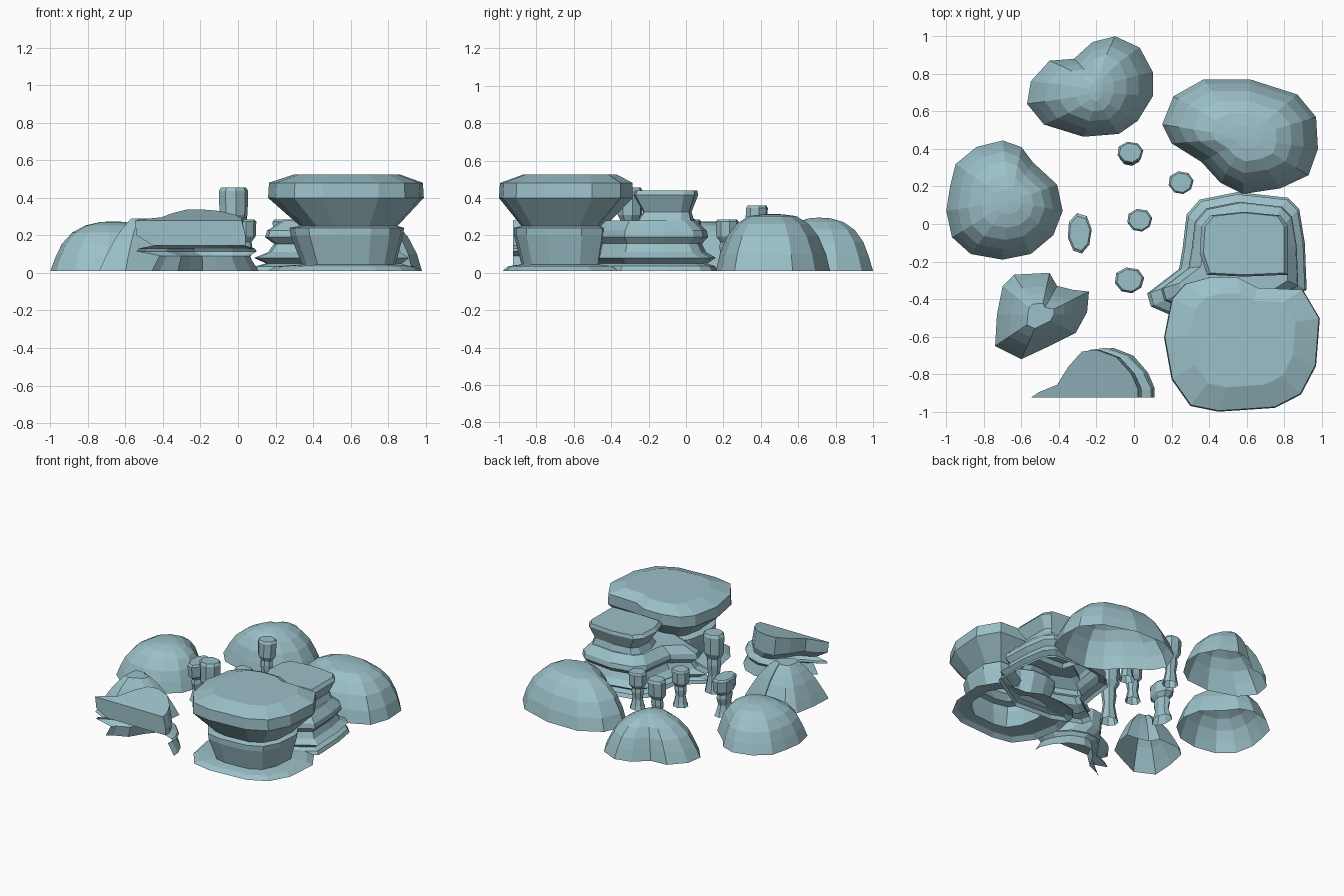
import bpy, bmesh
from math import cos, sin, pi

rock = bpy.data.materials.new("rock")
rock.diffuse_color = (.33, .53, .58, 1)


def build(name, rings, closed=True, apex=None):
    """Skin stacked rings of points; cap with a face or an apex, bottom left open."""
    bm = bmesh.new()
    rows = [[bm.verts.new(p) for p in r] for r in rings]
    n = len(rows[0])
    for a, b in zip(rows, rows[1:]):
        for i in range(n if closed else n - 1):
            j = (i + 1) % n
            bm.faces.new((a[i], a[j], b[j], b[i]))
    if apex:
        c = bm.verts.new(apex)
        for i in range(n):
            bm.faces.new((rows[-1][i], rows[-1][(i + 1) % n], c))
    else:
        bm.faces.new(rows[-1])
    me = bpy.data.meshes.new(name)
    bm.to_mesh(me)
    bm.free()
    me.materials.append(rock)
    ob = bpy.data.objects.new(name, me)
    bpy.context.collection.objects.link(ob)
    return ob


def fit(outline, x0, x1, y0, y1, z):
    """Stretch an outline into a bounding box at height z."""
    xs, ys = zip(*outline)
    u0, u1, v0, v1 = min(xs), max(xs), min(ys), max(ys)
    return [(x0 + (x - u0) / (u1 - u0) * (x1 - x0),
             y0 + (y - v0) / (v1 - v0) * (y1 - y0), z) for x, y in outline]


def shrink(outline, c, s, z, px=1):
    return [(c[0] + (x - c[0]) * s ** px, c[1] + (y - c[1]) * s, z) for x, y in outline]


def dome(name, outline, c, h, profile, apex=True, px=1):
    rings = [shrink(outline, c, s, max(0.01, z * h), px) for s, z in profile]
    build(name, rings, apex=(c[0], c[1], h) if apex else None)


# Rounded boulders
ROUND = [(1, 0), (.92, .3), (.82, .56), (.66, .78), (.45, .92), (.22, .985)]
dome("left_boulder",
     [(-.38, .07), (-.41, .21), (-.54, .33), (-.6, .41), (-.7, .445), (-.84, .41),
      (-.95, .32), (-.98, .2), (-1, .07), (-.97, -.07), (-.87, -.16), (-.7, -.19),
      (-.55, -.16), (-.43, -.06)], (-.66, .12), .275, ROUND)
dome("back_boulder",
     [(.1, .81), (.03, .94), (-.1, 1), (-.22, .97), (-.32, .88), (-.45, .87),
      (-.55, .76), (-.57, .64), (-.48, .53), (-.27, .465), (-.08, .48),
      (.02, .55), (.1, .68)], (-.2, .71), .295, ROUND, px=1.5)
dome("right_boulder",
     [(.97, .57), (.87, .69), (.62, .77), (.37, .77), (.21, .68), (.15, .53),
      (.2, .43), (.36, .33), (.46, .22), (.58, .16), (.78, .19), (.93, .26),
      (.98, .4)], (.6, .46), .315,
     [(1, 0), (.93, .32), (.8, .62), (.63, .83), (.42, .96), (.2, .99)])
dome("small_boulder",
     [(-.24, -.36), (-.33, -.35), (-.41, -.33), (-.45, -.26), (-.64, -.27),
      (-.7, -.33), (-.73, -.48), (-.74, -.65), (-.6, -.72), (-.45, -.65),
      (-.31, -.58), (-.25, -.47)], (-.5, -.49), .29,
     [(1, 0), (.87, .27), (.68, .58), (.5, .8), (.29, 1)], apex=False)

# Large flared mesa
MESA = [(.99, -.5), (.9, -.35), (.66, -.34), (.55, -.285), (.4, -.285), (.27, -.32),
        (.2, -.4), (.16, -.6), (.2, -.82), (.3, -.96), (.45, -.99), (.75, -.97),
        (.89, -.9), (.97, -.75)]
build("large_mesa", [fit(MESA, *b) for b in (
    (.16, .98, -.98, -.3, .01), (.2, .94, -.95, -.34, .035),
    (.34, .84, -.88, -.43, .045), (.28, .88, -.92, -.4, .2),
    (.275, .885, -.92, -.4, .24), (.33, .85, -.88, -.43, .25),
    (.16, .99, -1, -.285, .4), (.165, .985, -.995, -.285, .48),
    (.3, .86, -.87, -.37, .525))])

# Layered mesa: spurred ledges, then a flat crown
LEDGE = [(.92, -.35), (.91, -.1), (.88, .08), (.82, .14), (.55, .17), (.35, .13),
         (.28, .05), (.26, -.12), (.24, -.24), (.07, -.37), (.09, -.44), (.3, -.53),
         (.6, -.55)]
build("layered_mesa_ledges", [shrink(LEDGE, (.6, -.2), s, z) for s, z in (
    (1, .01), (.96, .035), (.85, .05), (.97, .08), (.83, .11), (.77, .155),
    (.86, .19), (.84, .225), (.68, .28))])
CROWN = [(.84, -.27), (.84, 0), (.8, .06), (.6, .08), (.42, .06), (.37, 0),
         (.36, -.15), (.4, -.27), (.6, -.28)]
build("layered_mesa_crown", [fit(CROWN, *b) for b in (
    (.38, .81, -.28, .05, .25), (.41, .78, -.23, .03, .325),
    (.35, .82, -.28, .065, .415), (.37, .8, -.27, .06, .44))])

# Half slab: open-fronted ledges under a closed cap whose top slopes to the front
HALF = [(.1, -.92), (.1, -.87), (.06, -.79), (-.03, -.7), (-.15, -.66), (-.24, -.67),
        (-.32, -.75), (-.39, -.85), (-.5, -.89), (-.55, -.92)]
slab = [fit(HALF, x0, x1, -.925, y1, z) for x0, x1, y1, z in (
    (-.46, .11, -.66, .01), (-.42, .06, -.68, .09), (-.54, .1, -.66, .115),
    (-.53, .09, -.67, .13), (-.45, .04, -.7, .145), (-.54, .04, -.67, .2),
    (-.55, .02, -.67, .285))]
slab[-1] = [(x, y, .28 + (y + .925) * .23) for x, y, z in slab[-1]]
build("half_slab_ledges", slab[:5], closed=False)
build("half_slab_cap", slab[4:])

# Waisted pillars: centre, half widths, height, lean
PILLAR = [(.85, 0), (.72, .12), (.55, .3), (.68, .48), (.62, .58), (.95, .68),
          (1, .96), (.85, 1)]
for i, (x, y, rx, ry, h, lx, ly) in enumerate((
        (-.29, -.05, .065, .11, .29, 0, .0), (.03, .02, .068, .062, .285, 0, 0),
        (.25, .22, .068, .062, .285, 0, 0), (-.02, .36, .07, .06, .36, 0, .02),
        (-.025, -.3, .08, .07, .455, 0, 0))):
    rings = []
    for s, t in PILLAR:
        rings.append([(x + lx * t + rx * s * cos(a) * (1 + .08 * sin(a)),
                       y + ly * t + ry * s * sin(a), max(.01, h * t))
                      for a in (2 * pi * k / 8 + .2 for k in range(8))])
    build(f"pillar_{i + 1}", rings)
